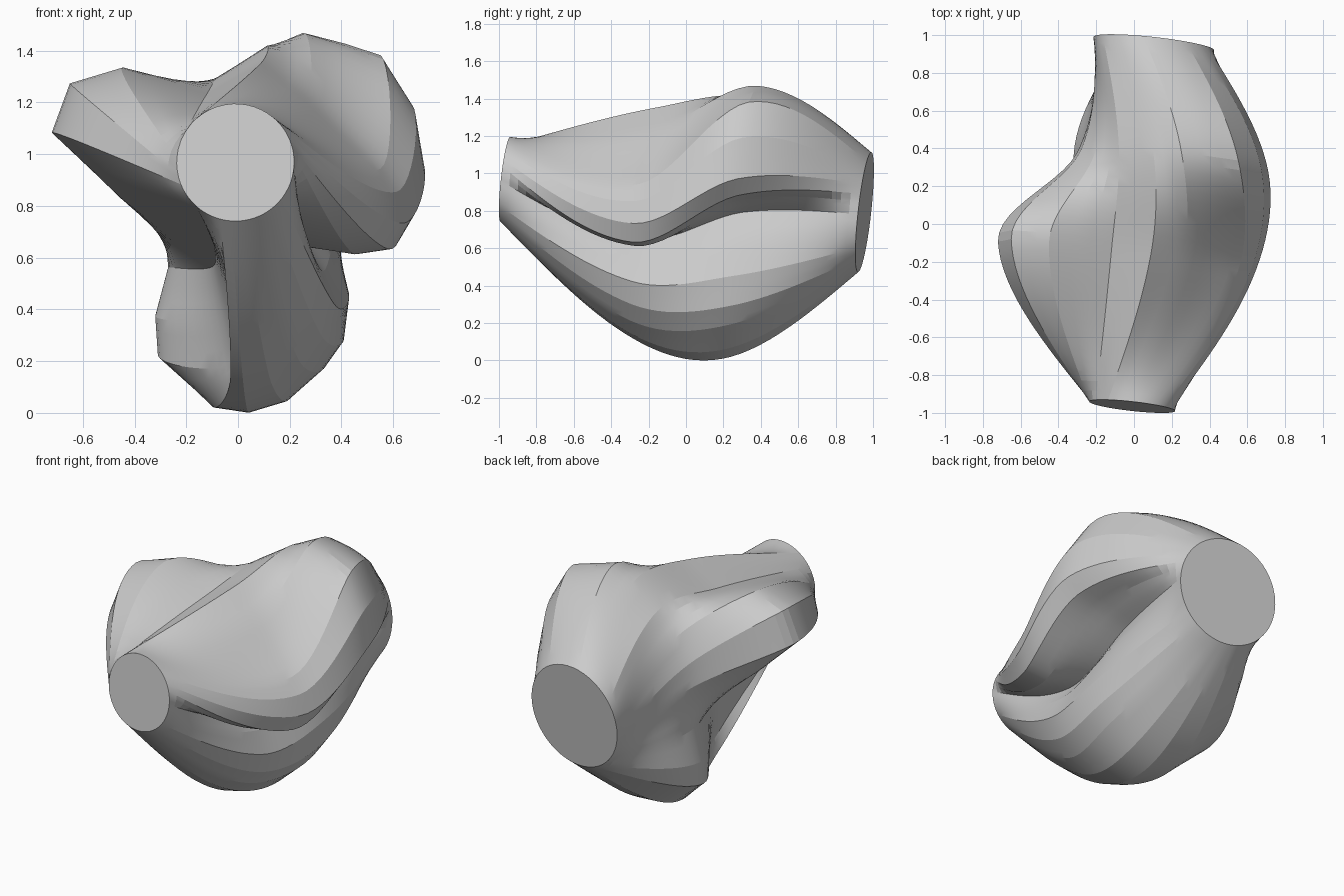
import bpy, bmesh, math

if "Cube" in bpy.data.objects:
    bpy.data.objects.remove(bpy.data.objects["Cube"])

# Rows: angle on the end discs, then (x, z) on the front and rear lobed sections
ROWS = [
    (202, -.72, 1.07, -.30, .84), (212, -.46, .83, -.28, .70),
    (226, -.09, .56, -.27, .55), (238, -.05, .38, -.32, .36),
    (246, -.01, .20, -.31, .21), (255, -.03, .12, -.10, .03),
    (266, .02, .105, .05, .01), (278, .12, .13, .20, .055),
    (293, .23, .20, .34, .18), (308, .32, .29, .41, .28),
    (323, .37, .41, .43, .44), (340, .32, .54, .37, .64),
    (358, .26, .63, .30, .78), (370, .45, .60, .48, .84),
    (378, .58, .62, .64, .87), (388, .63, .72, .71, .96),
    (402, .61, .84, .67, 1.18), (418, .55, .93, .55, 1.37),
    (438, .41, 1.06, .41, 1.415), (460, .26, 1.21, .25, 1.455),
    (484, .09, 1.34, .10, 1.39), (508, -.12, 1.22, -.08, 1.27),
    (536, -.45, 1.32, -.20, 1.13), (552, -.65, 1.26, -.28, .98),
]
Y = (-.965, -.2, .34, .955)
FRONT, BACK = (-.01, .955, .227), (.105, .78, .32)   # disc centre x, z, radius
SUB, STEPS = 3, 40


def disc_point(disc, deg):
    a = math.radians(deg)
    return disc[0] + disc[2] * math.cos(a), disc[1] + disc[2] * math.sin(a)


def spline(v, y):
    """Hermite curve through the four section values."""
    d = [(v[i + 1] - v[i]) / (Y[i + 1] - Y[i]) for i in range(3)]
    m1 = (v[2] - v[0]) / (Y[2] - Y[0])
    m2 = (v[3] - v[1]) / (Y[3] - Y[1])
    m = (1.5 * d[0] - .5 * m1, m1, m2, 1.5 * d[2] - .5 * m2)
    k = 0 if y < Y[1] else 1 if y < Y[2] else 2
    h = Y[k + 1] - Y[k]
    t = (y - Y[k]) / h
    return ((2*t**3 - 3*t*t + 1) * v[k] + (t**3 - 2*t*t + t) * h * m[k]
            + (3*t*t - 2*t**3) * v[k + 1] + (t**3 - t*t) * h * m[k + 1])


# Lengthwise rails
rails = []
for i, a in enumerate(ROWS):
    b = ROWS[(i + 1) % len(ROWS)]
    if b[0] < a[0]:
        b = (b[0] + 360,) + b[1:]
    for s in range(SUB):
        deg, x1, z1, x2, z2 = [p + (q - p) * s / SUB for p, q in zip(a, b)]
        fx, fz = disc_point(FRONT, deg)
        bx, bz = disc_point(BACK, deg)
        rails.append(((fx, x1, x2, bx), (fz, z1, z2, bz)))

# Lobed body, lofted along a slightly tilted axis
bm = bmesh.new()
rings = []
for j in range(STEPS + 1):
    t = j / STEPS
    y = Y[0] + (Y[3] - Y[0]) * t
    cx = FRONT[0] + (BACK[0] - FRONT[0]) * t
    cz = FRONT[1] + (BACK[1] - FRONT[1]) * t
    ring = []
    for xs, zs in rails:
        x, z = spline(xs, y), spline(zs, y)
        ring.append(bm.verts.new((x, y + .11 * (z - cz) - .11 * (x - cx), z)))
    rings.append(ring)
n = len(rails)
for r0, r1 in zip(rings, rings[1:]):
    for i in range(n):
        k = (i + 1) % n
        bm.faces.new((r0[i], r0[k], r1[k], r1[i]))

# End discs
bm.faces.new(rings[0])
bm.faces.new(rings[-1])
bmesh.ops.recalc_face_normals(bm, faces=bm.faces)
low = min(v.co.z for v in bm.verts)
bmesh.ops.translate(bm, verts=bm.verts, vec=(0, 0, -low))

mesh = bpy.data.meshes.new("lobed_body")
bm.to_mesh(mesh)
bm.free()
body = bpy.data.objects.new("lobed_body", mesh)
bpy.context.collection.objects.link(body)
bpy.context.view_layer.objects.active = body
body.select_set(True)
bpy.ops.object.shade_smooth_by_angle(angle=math.radians(12))
